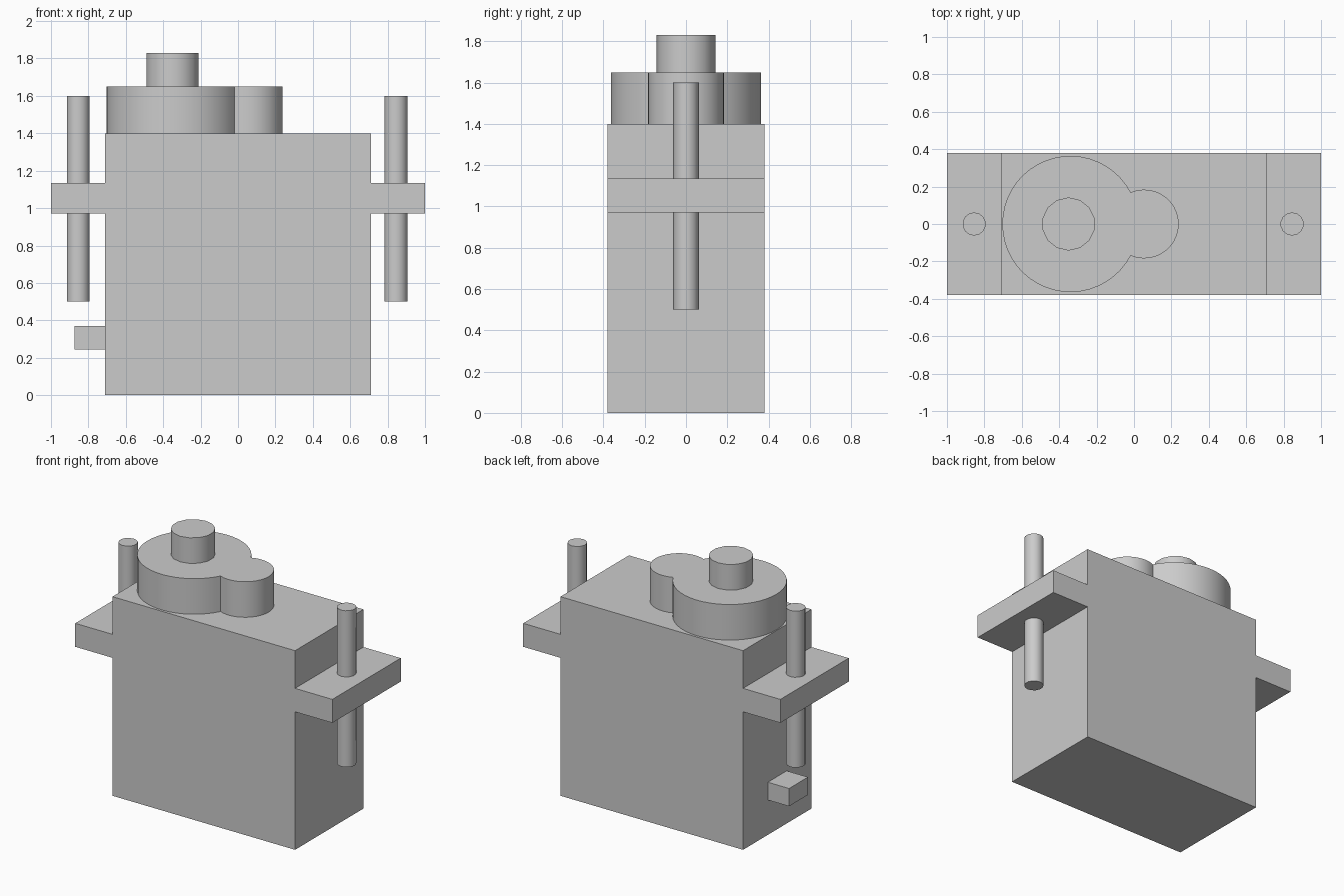
import bpy
import bmesh
from math import pi, cos, sin, acos
from mathutils import Vector

default = bpy.data.objects.get("Cube")
if default:
    bpy.data.objects.remove(default, do_unlink=True)

# One grey plastic for everything
grey = bpy.data.materials.new("plain grey")
grey.use_nodes = True
colour = (0.6, 0.6, 0.6, 1)
grey.diffuse_color = colour
grey.node_tree.nodes["Principled BSDF"].inputs["Base Color"].default_value = colour


def prism(name, outline, depth):
    """Extrude a closed 3D outline along the vector depth."""
    bm = bmesh.new()
    face = bm.faces.new([bm.verts.new(p) for p in outline])
    top = bmesh.ops.extrude_face_region(bm, geom=[face])["geom"]
    moved = [v for v in top if isinstance(v, bmesh.types.BMVert)]
    bmesh.ops.translate(bm, verts=moved, vec=Vector(depth))
    bmesh.ops.recalc_face_normals(bm, faces=bm.faces)
    mesh = bpy.data.meshes.new(name)
    bm.to_mesh(mesh)
    bm.free()
    mesh.materials.append(grey)
    obj = bpy.data.objects.new(name, mesh)
    bpy.context.collection.objects.link(obj)
    return obj


def arc(x, z, radius, start, end, steps):
    """Points on a horizontal arc centred on y = 0."""
    angles = [start + (end - start) * i / steps for i in range(steps + 1)]
    return [(x + radius * cos(a), radius * sin(a), z) for a in angles]


def cylinder(name, x, radius, low, high, sides):
    ring = arc(x, low, radius, pi / 2, 5 * pi / 2, sides)[:-1]
    return prism(name, ring, (0, 0, high - low))


# Case with its two mounting flanges, as one profile extruded front to back
half = [(0.71, 0), (0.71, 0.97), (1, 0.97), (1, 1.135), (0.71, 1.135), (0.71, 1.4)]
profile = half + [(-x, z) for x, z in reversed(half)]
prism("case", [(x, -0.38, z) for x, z in profile], (0, 0.76, 0))

# Gear housing: a large and a small round merged into one outline
big_x, big_r, small_x, small_r = -0.34, 0.364, 0.055, 0.184
gap = small_x - big_x
reach = (big_r**2 - small_r**2 + gap**2) / (2 * gap)
a = acos(reach / big_r)
b = acos((reach - gap) / small_r)
outline = arc(big_x, 1.4, big_r, a, 2 * pi - a, 40)
outline += arc(small_x, 1.4, small_r, -b, b, 22)[1:-1]
prism("gear_housing", outline, (0, 0, 0.25))

# Output shaft
cylinder("output_shaft", -0.35, 0.142, 1.65, 1.83, 14)

# Mounting screws through the flanges
for side, x in (("right", -0.855), ("left", 0.845)):
    cylinder(side + "_screw", x, 0.062, 0.5, 1.6, 14)

# Cable outlet block low on one end
prism("cable_outlet", [(-0.875, y, z) for y, z in
      ((-0.105, 0.245), (0.105, 0.245), (0.105, 0.37), (-0.105, 0.37))], (0.165, 0, 0))

# Soft shading on the rounds only
bpy.ops.object.select_all(action="DESELECT")
for obj in bpy.context.collection.objects:
    if obj.name in {"gear_housing", "output_shaft", "left_screw", "right_screw"}:
        obj.select_set(True)
        bpy.context.view_layer.objects.active = obj
bpy.ops.object.shade_smooth_by_angle(angle=pi / 6)
